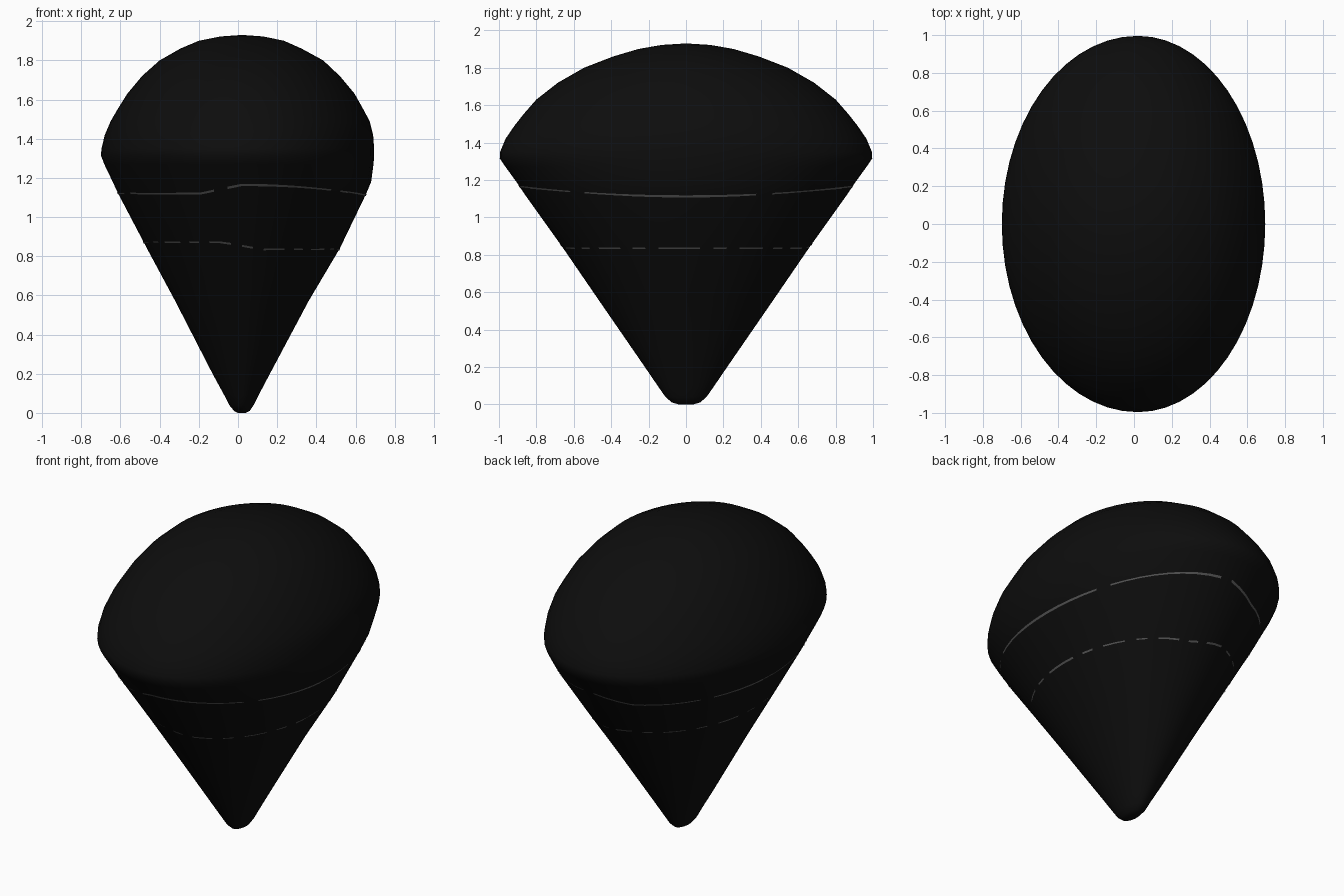
import bpy, bmesh, math

if "Cube" in bpy.data.objects:
    bpy.data.objects.remove(bpy.data.objects["Cube"])

N = 56        # sides of the body
CX = 0.02     # axis of the tip in x

# height, left edge x, right edge x, half depth in y
PROFILE = [
    (0.00, 0.00, 0.04, 0.04), (0.01, -0.02, 0.06, 0.075), (0.04, -0.045, 0.08, 0.11),
    (0.09, -0.07, 0.105, 0.145), (0.20, -0.13, 0.163, 0.22), (0.57, -0.32, 0.36, 0.475),
    (0.84, -0.465, 0.52, 0.66), (1.12, -0.612, 0.655, 0.86), (1.18, -0.64, 0.68, 0.90),
    (1.27, -0.683, 0.692, 0.965), (1.315, -0.70, 0.695, 0.996), (1.35, -0.697, 0.695, 0.994),
    (1.42, -0.68, 0.69, 0.965), (1.49, -0.65, 0.672, 0.917), (1.55, -0.615, 0.64, 0.87),
    (1.63, -0.565, 0.595, 0.80), (1.72, -0.49, 0.52, 0.685), (1.80, -0.40, 0.435, 0.545),
    (1.86, -0.295, 0.325, 0.39), (1.90, -0.20, 0.235, 0.255), (1.922, -0.09, 0.13, 0.13),
]


def material(name, value):
    m = bpy.data.materials.new(name)
    m.diffuse_color = (value, value, value, 1)
    m.use_nodes = True
    m.node_tree.nodes["Principled BSDF"].inputs["Base Color"].default_value = m.diffuse_color
    return m


def edge_at(z):
    """Outline values at a height."""
    for a, b in zip(PROFILE, PROFILE[1:]):
        if a[0] <= z <= b[0]:
            t = (z - a[0]) / (b[0] - a[0])
            return [p + (q - p) * t for p, q in zip(a[1:], b[1:])]


def surface_point(angle, z, lift=0.0):
    left, right, depth = edge_at(z)
    c, s = math.cos(angle), math.sin(angle)
    reach = (right if c > 0 else -left) + (-CX if c > 0 else CX) + lift
    return (CX + reach * c, (depth + lift) * s, z)


def finish(bm, name, mat):
    bmesh.ops.recalc_face_normals(bm, faces=bm.faces)
    mesh = bpy.data.meshes.new(name)
    bm.to_mesh(mesh)
    bm.free()
    mesh.materials.append(mat)
    mesh.shade_smooth()
    obj = bpy.data.objects.new(name, mesh)
    bpy.context.collection.objects.link(obj)


black = material("black", 0.004)
grey = material("dark grey", 0.09)

# Body: flattened cone with a domed top
bm = bmesh.new()
rings = [[bm.verts.new(surface_point(math.tau * i / N, row[0])) for i in range(N)]
         for row in PROFILE]
for a, b in zip(rings, rings[1:]):
    for i in range(N):
        j = (i + 1) % N
        bm.faces.new((a[i], a[j], b[j], b[i]))
bm.faces.new(rings[0][::-1])
crown = bm.verts.new((CX, 0, 1.93))
for i in range(N):
    bm.faces.new((rings[-1][i], rings[-1][(i + 1) % N], crown))
finish(bm, "body", black)


# Seams: thin broken strips that follow the body surface
def seam(name, height, width, skips):
    bm = bmesh.new()
    for i in range(N):
        if i % skips[0] in skips[1:]:
            continue
        corners = []
        for k, side in ((i, -1), (i + 1, -1), (i + 1, 1), (i, 1)):
            angle = math.tau * k / N
            half = width * (0.6 + 0.4 * math.cos(angle * 2) ** 2)
            corners.append(bm.verts.new(
                surface_point(angle, height(angle) + side * half, 0.003)))
        bm.faces.new(corners)
    bmesh.ops.remove_doubles(bm, verts=bm.verts, dist=0.0005)
    finish(bm, name, grey)


def upper_height(angle):
    c, s = math.cos(angle), math.sin(angle)
    return 1.112 + 0.052 * s * s if c > 0 else 1.12 + 0.044 * max(0, 1 + 3 * c)


def lower_height(angle):
    return 0.853 - 0.018 * max(-1, min(1, 5 * math.cos(angle)))


seam("upper_seam", upper_height, 0.006, (9, 4))
seam("lower_seam", lower_height, 0.005, (5, 1, 3))
